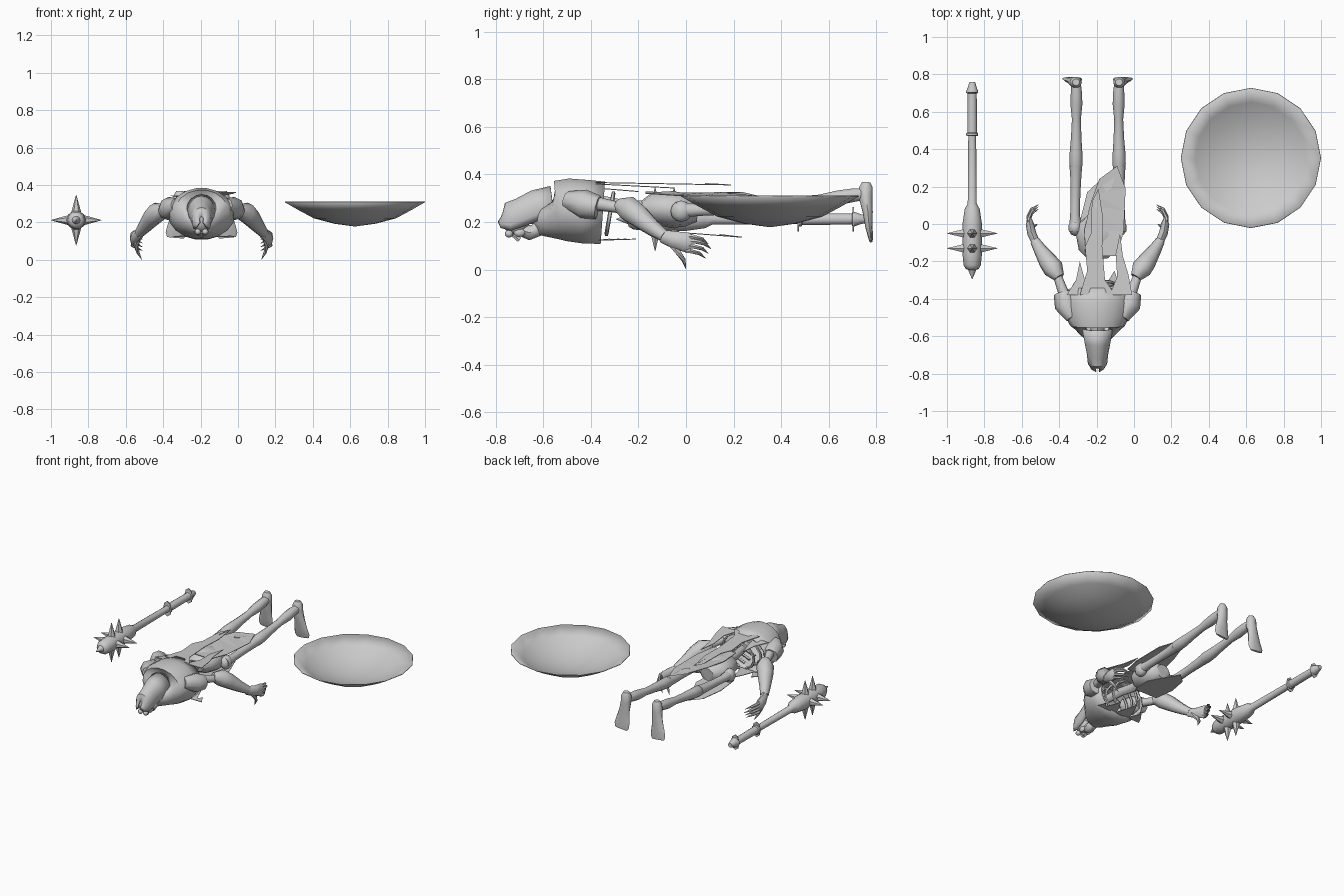
import bpy, bmesh, math, random
from mathutils import Vector

random.seed(4)
CX = -0.195                       # centre line of the figure
mat = bpy.data.materials.new("plain grey")
mat.diffuse_color = (0.6, 0.6, 0.6, 1)


def finish(name, bm, smooth=True, recalc=True):
    if recalc:
        bmesh.ops.recalc_face_normals(bm, faces=bm.faces[:])
    me = bpy.data.meshes.new(name)
    bm.to_mesh(me)
    bm.free()
    ob = bpy.data.objects.new(name, me)
    bpy.context.collection.objects.link(ob)
    me.materials.append(mat)
    if smooth:
        bpy.ops.object.select_all(action='DESELECT')
        ob.select_set(True)
        bpy.context.view_layer.objects.active = ob
        bpy.ops.object.shade_smooth_by_angle(angle=math.radians(45))
    return ob


def tube(name, pts, radii, n=10, ref=(0, 0, 1), caps=(True, True), arc=(0, 360)):
    """Loft elliptical rings along a path; radius is a number or (side, up)."""
    bm, rings = bmesh.new(), []
    pts = [Vector(p) for p in pts]
    full = arc[1] - arc[0] == 360
    for i, p in enumerate(pts):
        t = (pts[min(i + 1, len(pts) - 1)] - pts[max(i - 1, 0)]).normalized()
        side = t.cross(Vector(ref)).normalized()
        up = side.cross(t)
        a, b = radii[i] if isinstance(radii[i], tuple) else (radii[i], radii[i])
        ring = []
        for k in range(n if full else n + 1):
            w = math.radians(arc[0] + (arc[1] - arc[0]) * k / n)
            ring.append(bm.verts.new(p + side * a * math.cos(w) + up * b * math.sin(w)))
        rings.append(ring)
    for r, q in zip(rings, rings[1:]):
        m = len(r)
        for k in range(m if full else m - 1):
            bm.faces.new((r[k], r[(k + 1) % m], q[(k + 1) % m], q[k]))
    if full:
        for flag, r in zip(caps, (rings[0], rings[-1])):
            if flag:
                bm.faces.new(r)
    return finish(name, bm)


def along_y(name, rows, n=12, **kw):
    """Rows of (y, half width, low z, high z) on the figure's centre line."""
    return tube(name, [(CX, y, (lo + hi) / 2) for y, w, lo, hi in rows],
                [(w, (hi - lo) / 2) for y, w, lo, hi in rows], n, **kw)


def ball(name, c, r, seg=10):
    bm = bmesh.new()
    bmesh.ops.create_uvsphere(bm, u_segments=seg, v_segments=seg // 2 + 1, radius=1)
    for v in bm.verts:
        v.co = Vector((c[0] + v.co.x * r[0], c[1] + v.co.y * r[1], c[2] + v.co.z * r[2]))
    return finish(name, bm)


def rag(name, outline, z0, z1, sag=0.0):
    """Torn cloth sheet: z runs from z0 to z1 along its length, sagging at the sides."""
    bm = bmesh.new()
    ys = [p[1] for p in outline]
    vs = [bm.verts.new((x, y, z0 + (z1 - z0) * (y - min(ys)) / (max(ys) - min(ys))
                        - sag * abs(x - CX))) for x, y in outline]
    bmesh.ops.triangulate(bm, faces=[bm.faces.new(vs)])
    ob = finish(name, bm, smooth=False)
    mod = ob.modifiers.new("thickness", 'SOLIDIFY')
    mod.thickness = 0.004
    return ob


# ---- shield: shallow sixteen-sided dish ----
bm, prev = bmesh.new(), None
for r, z in ((0.375, 0.308), (0.30, 0.265), (0.22, 0.222), (0.11, 0.193)):
    ring = [bm.verts.new((0.625 + r * math.cos(k * math.pi / 8),
                          0.353 + r * math.sin(k * math.pi / 8), z)) for k in range(16)]
    if prev:
        for k in range(16):
            bm.faces.new((prev[k], prev[(k + 1) % 16], ring[(k + 1) % 16], ring[k]))
    prev = ring
tip = bm.verts.new((0.625, 0.353, 0.178))
for k in range(16):
    bm.faces.new((prev[k], prev[(k + 1) % 16], tip))
finish("shield", bm).modifiers.new("thickness", 'SOLIDIFY').thickness = 0.004

# ---- spiked mace ----
MX, MZ = -0.865, 0.212
rows = [(0.76, .015), (0.745, .02), (0.735, .022), (0.71, .032), (0.70, .032), (0.698, .024),
        (0.49, .026), (0.485, .032), (0.475, .032), (0.47, .021), (0.11, .024), (0.08, .04),
        (0.0, .052), (-0.16, .052), (-0.22, .046), (-0.24, .035), (-0.245, .022), (-0.295, .001)]
tube("mace", [(MX, y, MZ) for y, r in rows], [r for y, r in rows], 10)
for y in (-0.05, -0.13):
    for dx, dz in ((1, 0), (-1, 0), (0, 1), (0, -1)):
        tube("mace_spike", [(MX + dx * d, y, MZ + dz * d) for d in (0.03, 0.135)],
             [0.03, 0.001], 6, ref=(0, 1, 0))
for y in (0.47, 0.70):
    tube("grip_plate", [(MX, y, MZ), (MX, y + 0.006, MZ)], [(0.03, 0.052)] * 2, 8)

# ---- hood and head ----
along_y("hood", [(-0.785, .012, .19, .235), (-0.775, .035, .15, .262), (-0.745, .052, .13, .282),
                 (-0.69, .058, .15, .302), (-0.63, .070, .17, .335), (-0.56, .082, .17, .352)],
        12, arc=(-35, 215)).modifiers.new("thickness", 'SOLIDIFY').thickness = 0.008
ball("skull", (CX, -0.715, 0.205), (0.045, 0.058, 0.06), 12)
for s in (-1, 1):
    ball("brow", (CX + s * 0.02, -0.745, 0.15), (0.017, 0.018, 0.016), 8)
    ball("cheek", (CX + s * 0.025, -0.70, 0.155), (0.013, 0.025, 0.018), 8)
tube("nose", [(CX, -0.735, .15), (CX, -0.70, .125)], [.008, .013], 6)
tube("jaw", [(CX, -0.69, .165), (CX, -0.66, .155), (CX, -0.63, .165), (CX, -0.61, .2)],
     [.026, .032, .03, .02], 8)
along_y("neck", [(-0.68, .03, .19, .25), (-0.52, .04, .2, .29)], 8)

# ---- torso mantle, open at the waist, with spine and ribs inside ----
mantle = along_y("mantle", [(-0.59, .075, .19, .345), (-0.575, .105, .135, .355),
                            (-0.545, .145, .125, .375), (-0.50, .17, .118, .385),
                            (-0.43, .18, .108, .38), (-0.35, .168, .105, .372)],
                 18, caps=(False, False))
mantle.modifiers.new("thickness", 'SOLIDIFY').thickness = 0.008
along_y("spine", [(-0.55, .022, .26, .32), (-0.35, .022, .25, .31),
                  (-0.25, .025, .23, .29), (-0.10, .03, .22, .29)], 8)
for i in range(4):
    y, w = -0.50 + i * 0.06, 0.13 - 0.012 * i
    tube("rib", [(CX + w * math.cos(a), y + 0.015 * math.sin(a), 0.235 + 0.09 * math.sin(a))
                 for a in [math.radians(-75 + 30 * k) for k in range(12)]], [.009] * 12,
         5, ref=(0, 1, 0))

# torn strips hanging from the mantle, back and chest
rag("back_strip_long", [(-.29, -.38), (-.10, -.38), (-.155, -.30), (-.17, -.12), (-.165, .03),
                        (-.19, .19), (-.20, .08), (-.225, .12), (-.23, -.05), (-.262, -.12),
                        (-.25, -.25)], .368, .358)
rag("back_strip_right", [(-.13, -.38), (-.01, -.38), (-.03, -.27), (-.06, -.17), (-.075, -.05),
                         (-.098, -.16), (-.09, -.28)], .362, .345)
rag("back_strip_left", [(-.36, -.38), (-.25, -.38), (-.265, -.29), (-.29, -.20), (-.31, -.30)],
    .345, .33)
for x, w, l in ((-.30, .05, .09), (-.21, .055, .16), (-.11, .055, .12), (-.045, .03, .05)):
    rag("chest_strip", [(x - w, -.37), (x + w, -.37), (x + w * .4, -.37 + l * .6),
                        (x + w * .1, -.37 + l), (x - w * .5, -.37 + l * .55)],
        .125, .13)

# ---- pelvis and loincloth ----
along_y("pelvis", [(-0.18, .06, .21, .29), (-0.14, .10, .19, .325), (-0.06, .115, .175, .33),
                   (0.0, .105, .18, .32), (0.05, .05, .2, .29)], 12)
rag("loincloth_back", [(-.26, -.17), (-.09, -.17), (-.055, -.04), (-.05, .07), (-.045, .19),
                       (-.09, .31), (-.12, .19), (-.15, .17), (-.185, .24), (-.215, .16),
                       (-.235, .10), (-.265, -.03)], .338, .325, .15)
rag("loincloth_front", [(-.28, -.12), (-.11, -.12), (-.09, .02), (-.13, .12), (-.18, .235),
                        (-.21, .14), (-.25, .17), (-.285, .03)], .165, .138)

# ---- limbs, mirrored ----
for s in (-1, 1):
    def P(*pts):
        return [(CX + s * d, y, z) for d, y, z in pts]
    tube("shoulder_rag", P((.13, -.50, .29), (.17, -.43, .275), (.185, -.37, .262)),
         [.04, .062, .05], 8)
    tube("upper_arm", P((.15, -.43, .28), (.185, -.36, .275), (.21, -.29, .262), (.235, -.23, .24)),
         [.035, .028, .024, .03], 8)
    tube("forearm", P((.205, -.285, .27), (.235, -.24, .255), (.265, -.20, .225),
                      (.305, -.14, .175), (.335, -.09, .14)),
         [.03, .055, .05, .036, .026], 8)
    tube("hand", P((.33, -.10, .14), (.352, -.05, .125), (.362, -.0, .115), (.362, .025, .11)),
         [(.022, .028), (.024, .036), (.022, .042), (.012, .036)], 8)
    for k in range(4):
        h = .138 - .02 * k
        e = .012 * abs(k - 1)
        tube("finger", P((.362, .0, h), (.370, .04 - e, h), (.352, .08 - e, h - .01),
                         (.315, .105 - e, h - .03)), [.011, .010, .008, .001], 6)
    tube("thumb", P((.335, -.07, .12), (.35, -.035, .075), (.34, -.01, .04), (.32, .0, .001)),
         [.015, .013, .009, .001], 6)
    # hips, legs and feet
    ball("hip", (CX + s * .12, -0.02, .245), (.036, .045, .045))
    tube("thigh", P((.118, -.04, .25), (.12, .05, .25), (.118, .16, .255), (.116, .26, .26),
                    (.116, .31, .265)), [.036, .026, .026, .03, .034], 10)
    tube("shin", P((.115, .28, .262), (.115, .32, .265), (.115, .38, .27), (.114, .46, .28),
                   (.113, .56, .292), (.113, .64, .302), (.113, .70, .312), (.115, .75, .318)),
         [.026, .036, .034, .028, .024, .032, .03, .026], 10)
    tube("foot", P((.115, .758, .367), (.116, .757, .345), (.118, .757, .30), (.125, .765, .24),
                   (.132, .77, .18), (.137, .776, .14), (.139, .779, .118)),
         [(.020, .018), (.032, .03), (.034, .03), (.038, .022), (.050, .016), (.055, .011),
          (.045, .007)], 10, ref=(0, 1, 0))
